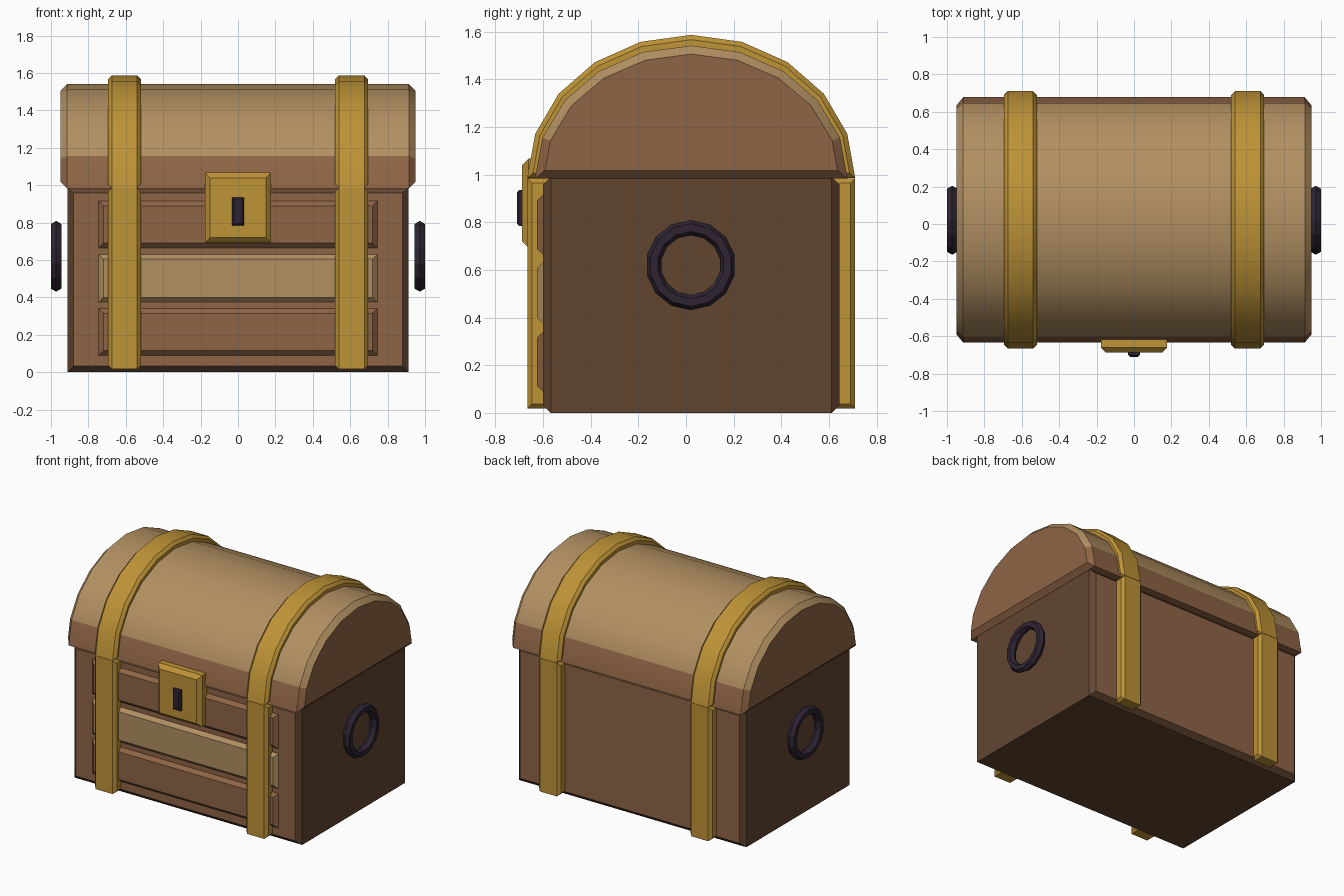
import bpy, bmesh, math
from mathutils import Vector

if "Cube" in bpy.data.objects:
    bpy.data.objects.remove(bpy.data.objects["Cube"])

CY = 0.022  # depth centre of the chest


def material(name, rgb):
    m = bpy.data.materials.new(name)
    m.diffuse_color = [((c / 255 + 0.055) / 1.055) ** 2.4 for c in rgb] + [1]
    m.use_nodes = True
    m.node_tree.nodes["Principled BSDF"].inputs["Base Color"].default_value = m.diffuse_color
    return m


brown = material("brown wood", (143, 101, 70))
dark = material("dark wood", (98, 69, 48))
light = material("light wood", (178, 144, 98))
gold = material("gold metal", (190, 147, 54))
iron = material("dark iron", (46, 36, 50))


def inset(pts, d):
    """Mitred inset of a counter-clockwise outline."""
    out = []
    for i, p in enumerate(pts):
        e1 = (p - pts[i - 1]).normalized()
        e2 = (pts[(i + 1) % len(pts)] - p).normalized()
        n1, n2 = Vector((-e1.y, e1.x)), Vector((-e2.y, e2.x))
        out.append(p + (n1 + n2) * d / (1 + n1.dot(n2)))
    return out


def prism(name, outline, axis, lo, hi, bevel, mats, rule=None, smooth=False):
    """Extrude an outline along x or y with chamfered caps."""
    pts = [Vector(p) for p in outline]
    small = inset(pts, bevel)
    bm = bmesh.new()
    rings = []
    for at, shape in ((lo, small), (lo + bevel, pts), (hi - bevel, pts), (hi, small)):
        rings.append([bm.verts.new((at, p.x, p.y) if axis == "x" else (p.x, at, p.y))
                      for p in shape])
    n = len(pts)
    for a, b in zip(rings, rings[1:]):
        for i in range(n):
            bm.faces.new((a[i], a[(i + 1) % n], b[(i + 1) % n], b[i]))
    bm.faces.new(rings[0])
    bm.faces.new(rings[-1])
    bmesh.ops.recalc_face_normals(bm, faces=bm.faces)
    if rule:
        for f in bm.faces:
            f.material_index = rule(f)
    me = bpy.data.meshes.new(name)
    bm.to_mesh(me)
    bm.free()
    ob = bpy.data.objects.new(name, me)
    bpy.context.collection.objects.link(ob)
    for m in mats:
        me.materials.append(m)
    if smooth:
        bpy.ops.object.select_all(action="DESELECT")
        ob.select_set(True)
        bpy.context.view_layer.objects.active = ob
        bpy.ops.object.shade_smooth_by_angle(angle=math.radians(25))
    return ob


def rect(a0, a1, z0, z1):
    return [(a0, z0), (a1, z0), (a1, z1), (a0, z1)]


def arc(ry, rz, z0):
    return [(CY + ry * math.cos(math.pi * i / 10), z0 + rz * math.sin(math.pi * i / 10))
            for i in range(11)]


# Body: brown front and back, dark sides and chamfers
prism("chest_body", rect(-0.912, 0.912, 0, 0.99), "y", CY - 0.622, CY + 0.622, 0.033,
      [dark, brown], lambda f: int(abs(f.normal.y) > 0.9))


# Domed lid: brown ends and lowest band, light wood above
def lid_rule(f):
    return int(abs(f.normal.x) > 0.9 or f.calc_center_median().z < 1.1)


prism("domed_lid", arc(0.656, 0.558, 0.983), "x", -0.948, 0.948, 0.035,
      [light, brown], lid_rule, True)

# Gold straps over the lid and down front and back
for side, x in (("left", -0.607), ("right", 0.607)):
    lo, hi = x - 0.088, x + 0.088
    ring = arc(0.688, 0.6, 0.986) + arc(0.61, 0.51, 0.986)[::-1]
    prism("lid_strap_" + side, ring, "x", lo, hi, 0.02, [gold], smooth=True)
    prism("front_strap_" + side, rect(CY - 0.688, -0.55, 0.018, 0.984), "x", lo, hi, 0.02, [gold])
    prism("back_strap_" + side, rect(0.59, CY + 0.688, 0.018, 0.984), "x", lo, hi, 0.02, [gold])

# Front planks
for name, z0, z1, m in (("lower", 0.09, 0.34, brown), ("middle", 0.375, 0.63, light),
                        ("upper", 0.665, 0.915, brown)):
    prism(name + "_plank", rect(-0.745, 0.745, z0, z1), "y", -0.626, -0.56, 0.025, [m])

# Lock plate and keyhole
prism("lock_plate", rect(-0.177, 0.177, 0.693, 1.067), "y", -0.688, -0.58, 0.028, [gold])
prism("keyhole", rect(-0.032, 0.032, 0.785, 0.935), "y", -0.71, -0.66, 0.01, [iron])

# Ring handles
for side, s in (("left", -1), ("right", 1)):
    bpy.ops.mesh.primitive_torus_add(major_segments=14, minor_segments=6, major_radius=0.157,
                                     minor_radius=0.032, location=(s * 0.972, CY - 0.002, 0.62),
                                     rotation=(0, math.pi / 2, 0))
    bpy.context.object.name = "ring_handle_" + side
    bpy.context.object.data.materials.append(iron)
